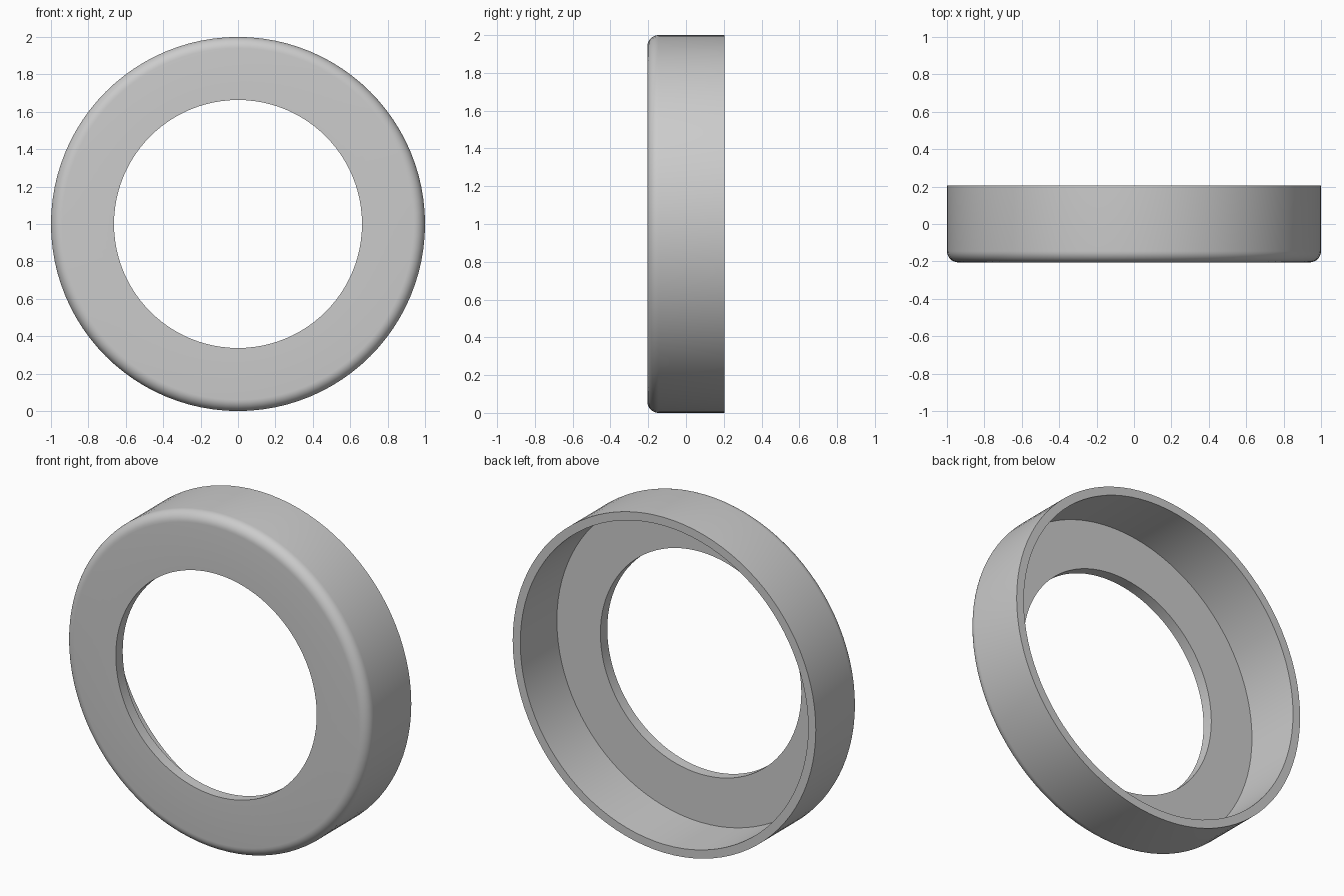
import bpy, bmesh
from math import pi, sin, cos, radians
from mathutils import Matrix, Vector

cube = bpy.data.objects.get("Cube")
if cube:
    bpy.data.objects.remove(cube, do_unlink=True)

OUTER, INNER, HOLE = 1.0, 0.95, 0.663
FRONT, BACK, FLOOR = -0.205, 0.205, 0.065
ROUND, SEGMENTS = 0.06, 96

# Plain grey material
grey = bpy.data.materials.new("plain_grey")
grey.use_nodes = True
colour = (0.6, 0.6, 0.6, 1)
grey.diffuse_color = colour
grey.node_tree.nodes["Principled BSDF"].inputs["Base Color"].default_value = colour

# Cross-section as (radius, y): rounded front edge, thin wall, flat floor with a hole
profile = [(HOLE, FRONT)]
for i in range(9):
    a = pi / 2 * i / 8
    profile.append((OUTER - ROUND + ROUND * sin(a), FRONT + ROUND - ROUND * cos(a)))
profile += [(OUTER, BACK), (INNER, BACK), (INNER, FRONT + FLOOR), (HOLE, FRONT + FLOOR)]

# Spin the section around the y axis
bm = bmesh.new()
verts = [bm.verts.new((r, y, 0)) for r, y in profile]
edges = [bm.edges.new((v, verts[(i + 1) % len(verts)])) for i, v in enumerate(verts)]
bmesh.ops.spin(bm, geom=verts + edges, cent=(0, 0, 0), axis=(0, 1, 0),
               angle=2 * pi, steps=SEGMENTS, use_merge=True)
bmesh.ops.remove_doubles(bm, verts=bm.verts, dist=0.0001)
bmesh.ops.recalc_face_normals(bm, faces=bm.faces)

mesh = bpy.data.meshes.new("ring_cap")
bm.to_mesh(mesh)
bm.free()
mesh.materials.append(grey)
ring = bpy.data.objects.new("ring_cap", mesh)
ring.location.z = OUTER
bpy.context.collection.objects.link(ring)

# Smooth curved surfaces, keep the rims sharp
bpy.context.view_layer.objects.active = ring
ring.select_set(True)
bpy.ops.object.shade_smooth_by_angle(angle=radians(30))
